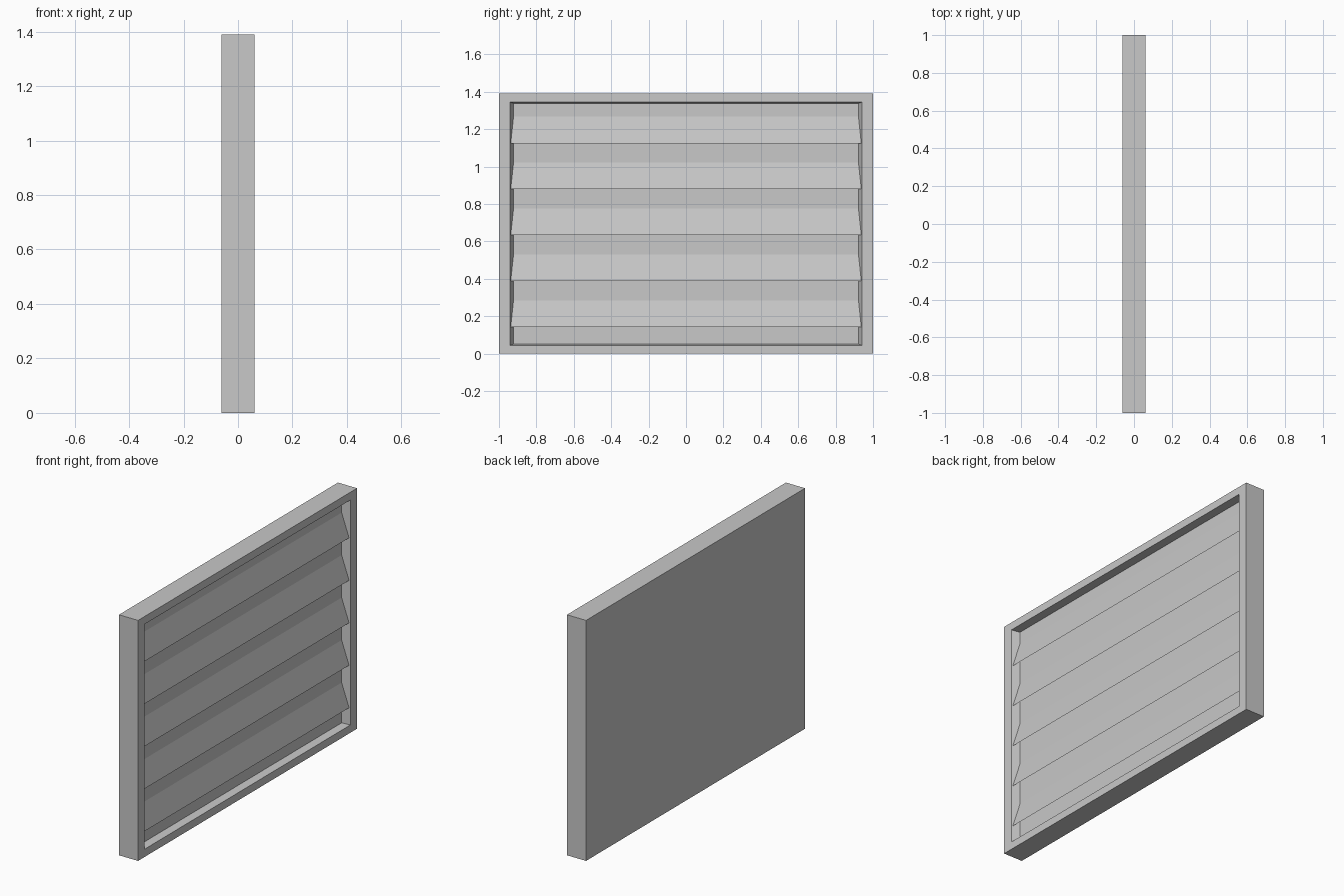
import bpy
import bmesh

cube = bpy.data.objects.get("Cube")
if cube:
    bpy.data.objects.remove(cube, do_unlink=True)

HEIGHT = 1.39
MID = HEIGHT / 2
FRONT = 0.061          # half the thickness
PANEL = 0.017          # x of the recessed panel
MOUTH = (0.94, 0.65)   # half width and half height of the opening
FLOOR = (0.922, 0.643) # the same at the recessed panel

grey = bpy.data.materials.new("light grey")
grey.use_nodes = True
grey.diffuse_color = (0.58, 0.58, 0.58, 1)
grey.node_tree.nodes["Principled BSDF"].inputs["Base Color"].default_value = (0.58, 0.58, 0.58, 1)


def finish(name, bm):
    mesh = bpy.data.meshes.new(name)
    bm.to_mesh(mesh)
    bm.free()
    mesh.materials.append(grey)
    obj = bpy.data.objects.new(name, mesh)
    bpy.context.collection.objects.link(obj)
    return obj


def ring(bm, x, half_y, half_z):
    corners = ((-1, -1), (1, -1), (1, 1), (-1, 1))
    return [bm.verts.new((x, sy * half_y, MID + sz * half_z)) for sy, sz in corners]


# Frame: solid slab with a recess whose walls taper inward
bm = bmesh.new()
rings = [ring(bm, -FRONT, 1, MID), ring(bm, FRONT, 1, MID),
         ring(bm, FRONT, *MOUTH), ring(bm, PANEL, *FLOOR)]
for a, b in zip(rings, rings[1:]):
    for i in range(4):
        j = (i + 1) % 4
        bm.faces.new((a[i], a[j], b[j], b[i]))
bm.faces.new(rings[0][::-1])
bm.faces.new(rings[-1])
bmesh.ops.recalc_face_normals(bm, faces=bm.faces)
finish("frame", bm)


def wall_y(x):
    """Half width of the recess at depth x."""
    t = (x - PANEL) / (FRONT - PANEL)
    return FLOOR[0] + t * (MOUTH[0] - FLOOR[0])


# Slats: thin sheets leaning out of the panel, ending on the tapered walls
LIP = FRONT - 0.007
for n in range(5):
    low = 0.143 + n * 0.2455
    bm = bmesh.new()
    points = []
    for x, z, sides in ((LIP, low, (-1, 1)), (PANEL, low + 0.142, (1, -1))):
        points += [bm.verts.new((x, s * wall_y(x), z)) for s in sides]
    bm.faces.new(points)
    finish(f"slat_{n + 1}", bm)
